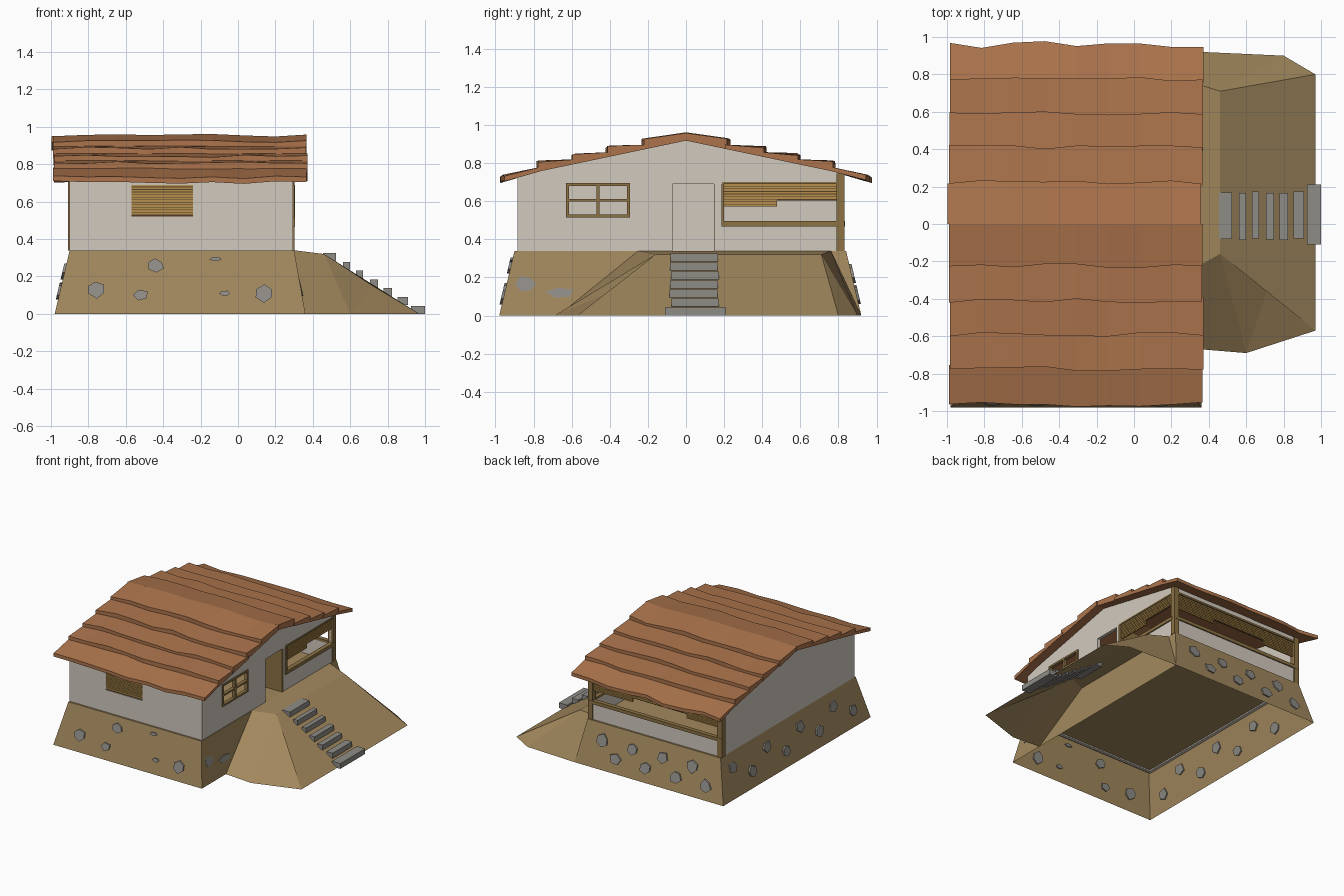
import bpy, bmesh, math, random
from mathutils import Vector

if "Cube" in bpy.data.objects:
    bpy.data.objects.remove(bpy.data.objects["Cube"])
random.seed(4)


def material(name, r, g, b):
    m = bpy.data.materials.new(name)
    lin = [((c / 255 + 0.055) / 1.055) ** 2.4 for c in (r, g, b)]
    m.diffuse_color = (*lin, 1)
    m.use_nodes = True
    m.node_tree.nodes["Principled BSDF"].inputs["Base Color"].default_value = m.diffuse_color
    return m


MUD = material("dry earth", 162, 136, 93)
WALL = material("pale plaster", 210, 202, 190)
ROOF = material("roof wood", 172, 116, 76)
STONE = material("grey stone", 143, 140, 134)
WOOD = material("frame wood", 140, 114, 68)
SLAT = material("blind slats", 182, 144, 78)
DARK = material("blind backing", 84, 62, 34)


def finish(bm, name, mat, fix=True):
    if fix:
        bmesh.ops.recalc_face_normals(bm, faces=bm.faces)
    me = bpy.data.meshes.new(name)
    bm.to_mesh(me)
    bm.free()
    me.materials.append(mat)
    ob = bpy.data.objects.new(name, me)
    bpy.context.collection.objects.link(ob)
    return ob


def prism(bm, ring, offset):
    """Extrude a closed ring of points by an offset vector."""
    a = [bm.verts.new(p) for p in ring]
    b = [bm.verts.new(Vector(p) + Vector(offset)) for p in ring]
    n = len(a)
    bm.faces.new(a)
    bm.faces.new(b[::-1])
    for i in range(n):
        bm.faces.new((a[i], b[i], b[(i + 1) % n], a[(i + 1) % n]))


def box(bm, x0, x1, y0, y1, z0, z1):
    prism(bm, [(x0, y0, z0), (x1, y0, z0), (x1, y1, z0), (x0, y1, z0)], (0, 0, z1 - z0))


def boxes(name, mat, dims):
    bm = bmesh.new()
    for d in dims:
        box(bm, *d)
    return finish(bm, name, mat)


def under(y):
    """Height of the roof underside."""
    return 0.918 - 0.21 * abs(y)


# Earth plinth, open underneath
bm = bmesh.new()
low = [bm.verts.new(p) for p in ((-.98, -.98, 0), (.36, -.98, 0), (.36, .92, 0), (-.98, .92, 0))]
top = [bm.verts.new(p) for p in ((-.90, -.90, .34), (.30, -.90, .34), (.30, .84, .34), (-.90, .84, .34))]
bm.faces.new(top)
for i in range(4):
    j = (i + 1) % 4
    bm.faces.new((low[i], low[j], top[j], top[i]))
finish(bm, "earth_plinth", MUD, False)

# Earth ramp on the right
bm = bmesh.new()
low = [bm.verts.new(p) for p in ((.36, -.67, 0), (.60, -.69, 0), (.97, -.57, 0),
                                 (.97, .80, 0), (.80, .90, 0), (.36, .92, 0))]
top = [bm.verts.new(p) for p in ((.30, -.25, .34), (.46, -.16, .32), (.46, .71, .32), (.30, .76, .34))]
mid = bm.verts.new((.72, -.33, .15))
L, T = low, top
for f in (T, (L[0], L[1], T[1], T[0]), (L[1], mid, T[1]), (L[1], L[2], mid), (L[2], T[1], mid),
          (L[2], L[3], T[2], T[1]), (L[3], L[4], T[2]), (L[4], L[5], T[3], T[2])):
    bm.faces.new(f)
finish(bm, "earth_ramp", MUD, False)

# Stone steps
steps = []
for i, (x, w) in enumerate(((.49, .07), (.58, .036), (.65, .036), (.727, .045), (.80, .045), (.88, .056))):
    z = .325 - .047 * i
    s = random.uniform(-.012, .012)
    steps.append((x - w / 2, x + w / 2, -.075 + s, .175 + s, z - .042, z))
steps.append((.925, 1.0, -.11, .21, 0, .043))
boxes("stone_steps", STONE, steps)

# Stones set in the four sloping sides
bm = bmesh.new()


def stone(side, t, z, rx=.05, rz=.045):
    k = .08 / .34
    put = {"front": lambda a, h, d: (a, -.98 + k * h - d, h),
           "right": lambda a, h, d: (.36 - k * h + d, a, h),
           "back": lambda a, h, d: (a, .92 - k * h + d, h),
           "left": lambda a, h, d: (-.98 + k * h - d, a, h)}[side]
    n, turn = random.choice((5, 6)), random.random() * 6
    shape = []
    for i in range(n):
        a = turn + math.tau * i / n
        r = random.uniform(.85, 1.15)
        shape.append((t + rx * r * math.cos(a), z + rz * r * math.sin(a)))
    base, tip = put(0, 0, -.01), put(0, 0, .012)
    prism(bm, [put(a, h, -.01) for a, h in shape], Vector(tip) - Vector(base))


for t, z, rx, rz in ((-.76, .13, .053, .045), (-.52, .10, .045, .033), (-.44, .26, .043, .035),
                     (-.12, .295, .033, .012), (-.07, .11, .03, .015), (.14, .11, .055, .047)):
    stone("front", t, z, rx, rz)
for t, z, rx, rz in ((-.84, .165, .053, .042), (-.67, .255, .045, .035), (-.66, .12, .068, .03)):
    stone("right", t, z, rx, rz)
for i in range(8):
    z = .12 if i % 2 else .23
    stone("back", .14 - .135 * i, z - .01)
    stone("left", .72 - .215 * i, z, .048, .042)
finish(bm, "plinth_stones", STONE)

# Plaster walls: columns of the right wall leave the openings free
XL, XR, YF, YB, TH = -.90, .295, -.885, .825, .025


def column(y0, y1, z0, z1=None):
    prism(bm, [(XR, y0, z0), (XR, y1, z0), (XR, y1, z1 or under(y1)), (XR, y0, z1 or under(y0))], (-TH, 0, 0))


bm = bmesh.new()
for span in ((YF, -.62, .33), (-.62, -.30, .33, .52), (-.62, -.30, .69), (-.30, -.07, .33),
             (-.07, 0, .69), (0, .15, .69), (.15, .19, .33), (.19, .79, .33, .475),
             (.19, .79, .69), (.79, YB, .33)):
    column(*span)
prism(bm, [(XL, YF, .33), (XL, YB, .33), (XL, YB, under(YB)), (XL, 0, under(0)), (XL, YF, under(YF))], (TH, 0, 0))
zt = under(YF)
for x0, x1, z0, z1 in ((XL, -.57, .33, zt), (-.57, -.24, .33, .52), (-.57, -.24, .69, zt), (-.24, XR, .33, zt)):
    box(bm, x0, x1, YF, YF + TH, z0, z1)
box(bm, XL, XR, YB - TH, YB, .33, .475)
box(bm, XL, XR, YB - TH, YB, .70, under(YB))
finish(bm, "plaster_walls", WALL)

# Wooden window frame, veranda rails and posts
fx = (XR - .02, XR + .008)
boxes("window_frame", WOOD, [(*fx, *d) for d in (
    (-.63, -.295, .515, .53), (-.63, -.295, .68, .695), (-.63, -.615, .53, .68),
    (-.31, -.295, .53, .68), (-.47, -.455, .53, .68), (-.615, -.31, .598, .612))])
boxes("veranda_rails", WOOD, [
    (XR - TH, XR + .01, .185, .80, .468, .495), (XR - TH, XR + .01, .185, .20, .495, .69),
    (XR - TH, XR + .005, .19, .80, .69, .702), (XL, XR, YB - TH, YB + .01, .468, .495),
    (XL, XR, YB - TH, YB + .008, .69, .705)])
boxes("corner_posts", WOOD, [(XR - .035, XR + .008, .79, YB + .008, .34, .745),
                             (XL - .008, XL + .035, .79, YB + .008, .34, .745)])
# Door standing open into the house
boxes("open_door", WOOD, [(.075, XR, .146, .165, .34, .69)])

# Slatted blinds
slats, backs = [], []


def blind(along_x, a0, a1, pos, z0):
    z = .69
    while z - .010 > z0:
        r = (a0, a1, pos - .007, pos + .007) if along_x else (pos - .007, pos + .007, a0, a1)
        slats.append((*r, z - .010, z))
        z -= .0135
    r = (a0, a1, pos - .002, pos + .002) if along_x else (pos - .002, pos + .002, a0, a1)
    backs.append((*r, z0, .69))


blind(True, -.57, -.24, YF + .008, .52)
blind(False, .20, .478, XR - .012, .572)
blind(False, .478, .79, XR - .012, .603)
blind(True, -.86, -.58, YB - .012, .572)
blind(True, -.58, -.09, YB - .012, .603)
blind(True, -.09, .26, YB - .012, .572)
boxes("blind_slats", SLAT, slats)
boxes("blind_backing", DARK, backs)

# Overlapping wavy roof courses on both slopes
edges = (0, .225, .41, .59, .775, .96)
wave = [random.uniform(-.008, .008) for _ in range(9)]
for side, label in ((-1, "front"), (1, "back")):
    for c in range(5):
        bm = bmesh.new()
        y0, y1 = edges[c], edges[c + 1]
        start, end = (.037 if c == 0 else .022), (.028 if c == 4 else .052)
        shift = -.012 if (side == 1 and c == 0) else random.uniform(-.006, .006)
        rings = []
        for i in range(9):
            x = -.985 + i * 1.355 / 8
            if i in (0, 8):
                x += shift
            dy = random.uniform(-.012, .012) * (1.6 if c == 4 else 1)
            dz = wave[i] if c == 0 else random.uniform(-.007, .007)
            dt = wave[i] if c == 0 else 0
            ya, yb = y0 - (.02 if c else 0), y1 + dy
            drop = .012 if c == 4 else 0
            rings.append([bm.verts.new((x, side * y, z)) for y, z in (
                (ya, under(ya)), (yb, under(yb) - drop + (dz if c == 4 else 0)),
                (yb, under(yb) + end - drop + dz), (ya, under(ya) + start + dt))])
        for a, b in zip(rings, rings[1:]):
            for k in range(4):
                bm.faces.new((a[k], a[(k + 1) % 4], b[(k + 1) % 4], b[k]))
        bm.faces.new(rings[0])
        bm.faces.new(rings[-1][::-1])
        finish(bm, f"roof_course_{label}_{c + 1}", ROOF)
